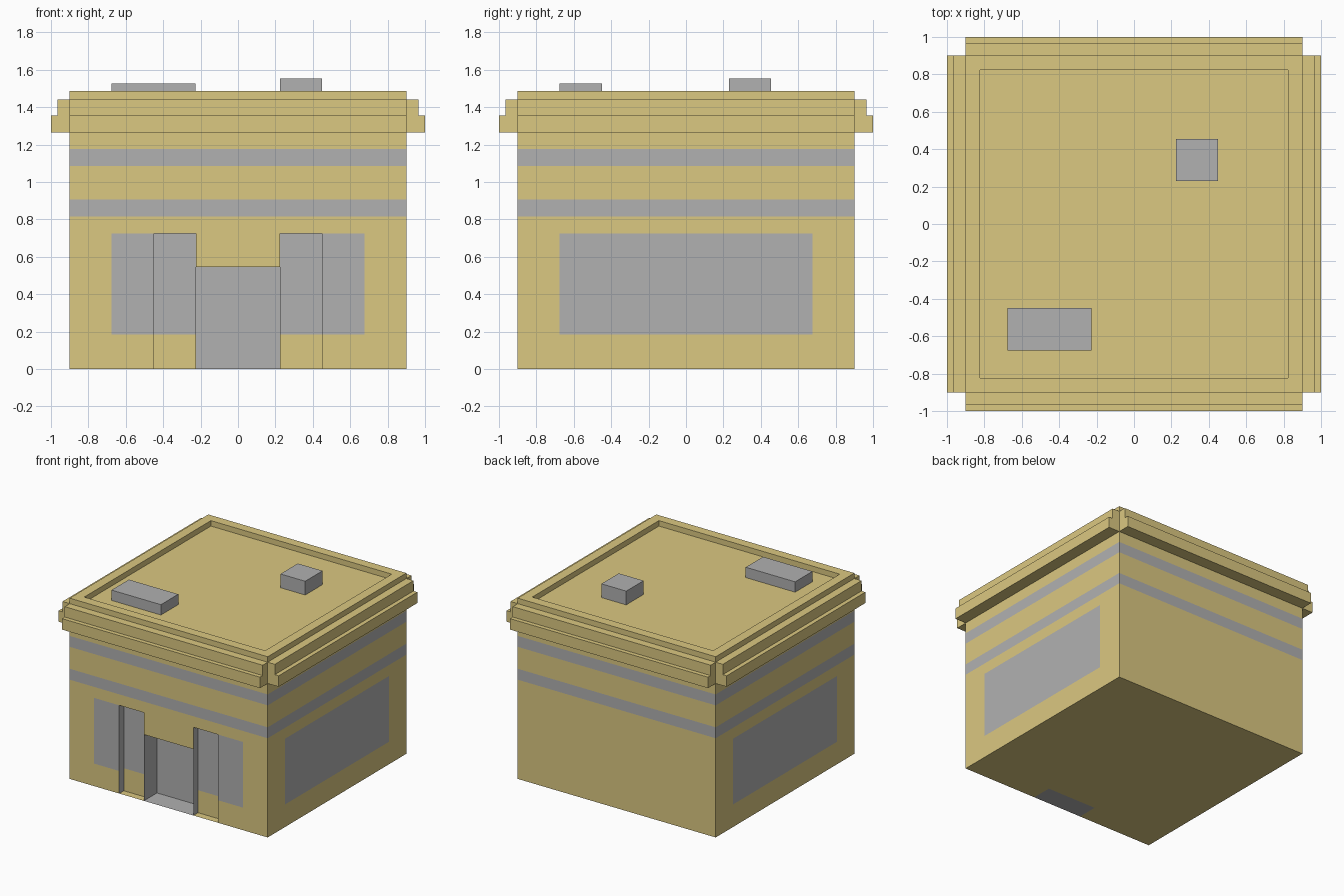
import bpy, bmesh
from mathutils import Vector, Matrix
from math import pi

if "Cube" in bpy.data.objects:
    bpy.data.objects.remove(bpy.data.objects["Cube"])

tan = bpy.data.materials.new("tan_wall")
tan.diffuse_color = (0.71, 0.58, 0.22, 1)
tan.use_nodes = True
tan.node_tree.nodes["Principled BSDF"].inputs["Base Color"].default_value = tan.diffuse_color
grey = bpy.data.materials.new("grey_trim")
grey.diffuse_color = (0.44, 0.44, 0.44, 1)
grey.use_nodes = True
grey.node_tree.nodes["Principled BSDF"].inputs["Base Color"].default_value = grey.diffuse_color

W, H = 0.9, 1.485            # half width and height of the body
DOOR_X, SIDE_X = 0.225, 0.45 # door half width, outer edge of side niches
DOOR_H, WIN_LO, WIN_HI = 0.545, 0.185, 0.725
WIN_X = 0.677
DOOR_Y, NICHE_Y = -0.73, -0.84
BANDS = ((0.815, 0.905), (1.085, 1.175))


def finish(name, bm, *mats):
    me = bpy.data.meshes.new(name)
    bm.to_mesh(me)
    bm.free()
    for m in mats:
        me.materials.append(m)
    ob = bpy.data.objects.new(name, me)
    bpy.context.collection.objects.link(ob)
    return ob


def box(name, lo, hi, mat):
    lo, hi = Vector(lo), Vector(hi)
    bm = bmesh.new()
    bmesh.ops.create_cube(bm, size=1, matrix=Matrix.Translation((lo + hi) / 2)
                          @ Matrix.Diagonal((*(hi - lo), 1)))
    return finish(name, bm, mat)


def panel(name, corners, mat):
    bm = bmesh.new()
    bm.faces.new([bm.verts.new(c) for c in corners])
    return finish(name, bm, mat)


def upright(name, a, b, z0, z1, mat):
    """Vertical panel standing on the line from a to b."""
    return panel(name, [(*a, z0), (*b, z0), (*b, z1), (*a, z1)], mat)


# Body with sunken roof, cut along the window, band and door outlines
bm = bmesh.new()
bmesh.ops.create_cube(bm, size=1, matrix=Matrix.Translation((0, 0, H / 2))
                      @ Matrix.Diagonal((2 * W, 2 * W, H, 1)))
top = max(bm.faces, key=lambda f: f.calc_center_median().z)
bmesh.ops.inset_region(bm, faces=[top], thickness=0.11)
floor = bmesh.ops.extrude_face_region(bm, geom=[top])
bmesh.ops.delete(bm, geom=[top], context='FACES_ONLY')
bmesh.ops.translate(bm, vec=(0, 0, -0.045),
                    verts=[v for v in floor["geom"] if isinstance(v, bmesh.types.BMVert)])
cuts = [((0, 0, z), (0, 0, 1)) for z in (WIN_LO, DOOR_H, WIN_HI, *BANDS[0], *BANDS[1])]
cuts += [((s * x, 0, 0), (1, 0, 0)) for s in (-1, 1) for x in (DOOR_X, SIDE_X, WIN_X)]
cuts += [((0, y, 0), (0, 1, 0)) for y in (-WIN_X, DOOR_Y, WIN_X)]
for co, no in cuts:
    bmesh.ops.bisect_plane(bm, geom=bm.verts[:] + bm.edges[:] + bm.faces[:],
                           plane_co=co, plane_no=no)
openings = []
for f in bm.faces:
    c, n = f.calc_center_median(), f.normal
    wall = abs(n.z) < 0.5
    along = c.y if abs(n.x) > 0.5 else c.x
    band = wall and any(a < c.z < b for a, b in BANDS)
    window = wall and c.y < W - 0.01 and abs(along) < WIN_X and WIN_LO < c.z < WIN_HI
    doorstep = c.z < 0.01 and abs(c.x) < DOOR_X and c.y < DOOR_Y
    front = n.y < -0.5 and c.y < -W + 0.01
    f.material_index = 1 if band or window or doorstep else 0
    if front and abs(c.x) < DOOR_X and c.z < WIN_HI:
        f.material_index = 0
    if front and ((abs(c.x) < DOOR_X and c.z < DOOR_H)
                  or (DOOR_X < abs(c.x) < SIDE_X and c.z < WIN_HI)):
        openings.append(f)
bmesh.ops.delete(bm, geom=openings, context='FACES')
finish("building_body", bm, tan, grey)

# Door recess
upright("door", (-DOOR_X, DOOR_Y), (DOOR_X, DOOR_Y), 0, DOOR_H, grey)
panel("door_ceiling", [(-DOOR_X, -W, DOOR_H), (-DOOR_X, DOOR_Y, DOOR_H),
                       (DOOR_X, DOOR_Y, DOOR_H), (DOOR_X, -W, DOOR_H)], grey)
for side, s in (("left", -1), ("right", 1)):
    upright(side + "_door_jamb", (s * DOOR_X, -W), (s * DOOR_X, DOOR_Y), 0, DOOR_H, grey)
    # Shallow window niche beside the door
    x0, x1 = sorted((s * DOOR_X, s * SIDE_X))
    upright(side + "_niche_base", (x0, NICHE_Y), (x1, NICHE_Y), 0, WIN_LO, tan)
    upright(side + "_niche_window", (x0, NICHE_Y), (x1, NICHE_Y), WIN_LO, WIN_HI, grey)
    for part, x in (("inner", x0), ("outer", x1)):
        upright(f"{side}_niche_{part}_jamb", (x, -W), (x, NICHE_Y), 0, WIN_HI, grey)
    panel(side + "_niche_ceiling", [(x0, -W, WIN_HI), (x0, NICHE_Y, WIN_HI),
                                    (x1, NICHE_Y, WIN_HI), (x1, -W, WIN_HI)], grey)

# Stepped cornice, one length per side
profile = [(-W, 1.265), (-1, 1.265), (-1, 1.355), (-0.965, 1.355), (-0.965, 1.44), (-W, 1.44)]
for i, side in enumerate(("front", "right", "back", "left")):
    bm = bmesh.new()
    face = bm.faces.new([bm.verts.new((-W, y, z)) for y, z in profile])
    ext = bmesh.ops.extrude_face_region(bm, geom=[face], use_keep_orig=True)
    bmesh.ops.translate(bm, vec=(2 * W, 0, 0),
                        verts=[v for v in ext["geom"] if isinstance(v, bmesh.types.BMVert)])
    bmesh.ops.recalc_face_normals(bm, faces=bm.faces)
    bmesh.ops.rotate(bm, verts=bm.verts, matrix=Matrix.Rotation(i * pi / 2, 3, 'Z'))
    finish(side + "_cornice", bm, tan)

# Rooftop units
box("roof_unit_low", (-0.677, -0.675, 1.44), (-0.228, -0.45, 1.525), grey)
box("roof_unit_tall", (0.225, 0.23, 1.44), (0.45, 0.455, 1.553), grey)
